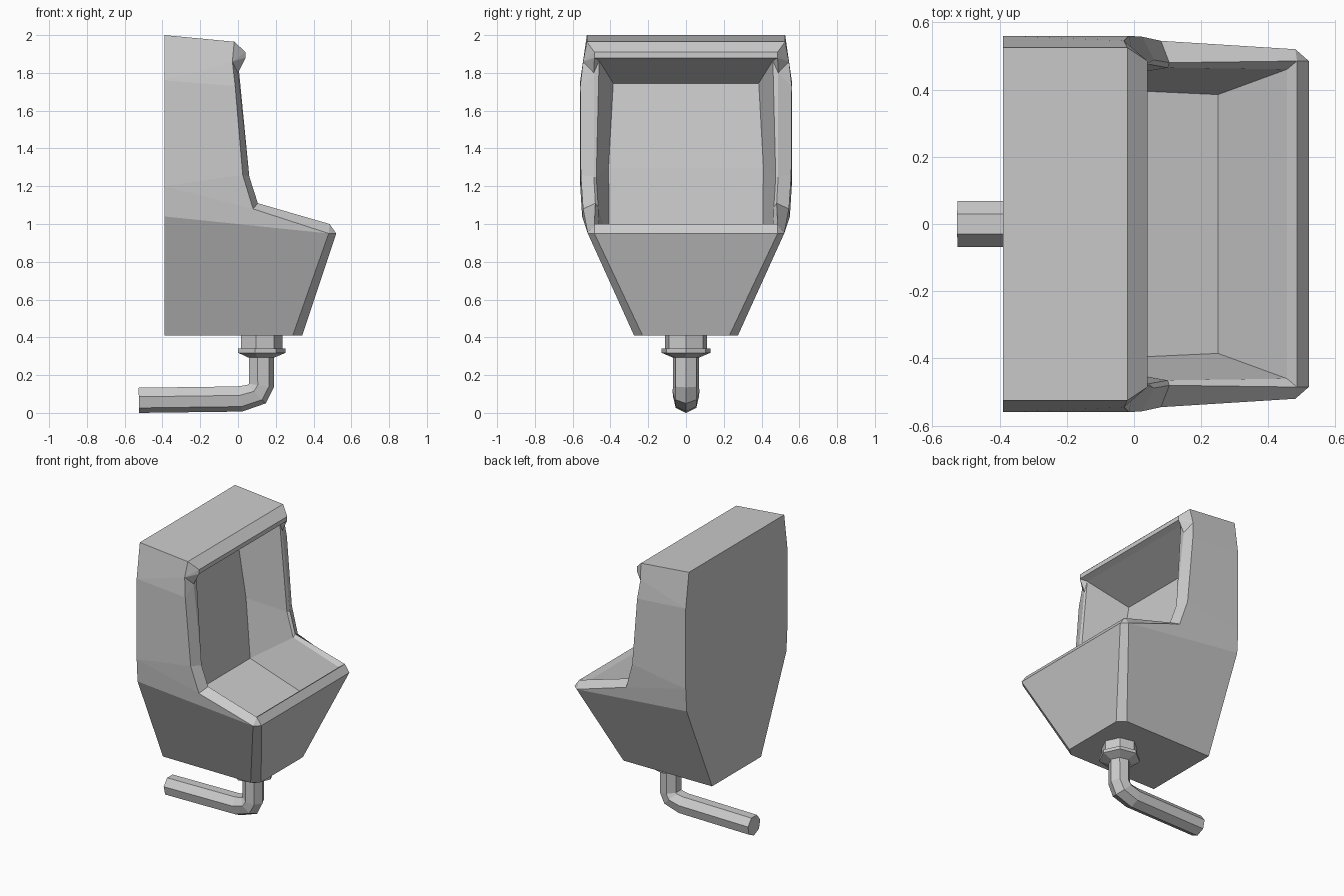
import bpy, bmesh
from math import sin, cos, pi, radians

if "Cube" in bpy.data.objects:
    bpy.data.objects.remove(bpy.data.objects["Cube"])


def finish(name, bm):
    bmesh.ops.recalc_face_normals(bm, faces=bm.faces)
    me = bpy.data.meshes.new(name)
    bm.to_mesh(me)
    bm.free()
    ob = bpy.data.objects.new(name, me)
    bpy.context.collection.objects.link(ob)
    return ob


def loft(name, rings, n=7):
    """Skin n-sided rings; each ring is (x, z, radius, tilt of axis from vertical)."""
    bm = bmesh.new()
    loops = []
    for x, z, r, tilt in rings:
        t = radians(tilt)
        loop = []
        for k in range(n):
            a = 2 * pi * k / n
            u, v = r * cos(a), r * sin(a)
            loop.append(bm.verts.new((x + u * cos(t), v, z - u * sin(t))))
        loops.append(loop)
    for a, b in zip(loops, loops[1:]):
        for k in range(n):
            bm.faces.new((a[k], a[(k + 1) % n], b[(k + 1) % n], b[k]))
    bm.faces.new(loops[0])
    bm.faces.new(loops[-1])
    return finish(name, bm)


# Urinal body: named points of one half (b back, o outer, f/t front rim, i inner rim, d bowl, h hood)
P = {
    "b0": (-.39, .27, .41), "b1": (-.39, .55, 1.04), "b2": (-.39, .56, 1.2),
    "b3": (-.39, .56, 1.76), "b4": (-.39, .525, 2.0),
    "o0": (.29, .275, .41), "o1": (.48, .52, .95), "o2": (.08, .545, 1.08),
    "o3": (.025, .557, 1.26), "o4": (-.015, .56, 1.73), "o5": (-.03, .545, 1.86),
    "o6": (-.02, .525, 1.965),
    "f0": (.34, .23, .41), "f1": (.52, .485, .95),
    "t1": (.485, .485, 1.0), "t2": (.105, .48, 1.11), "t3": (.06, .488, 1.25),
    "t4": (0, .488, 1.80),
    "i1": (.455, .46, .98), "i2": (.10, .465, 1.09), "i3": (.045, .475, 1.25),
    "i4": (0, .46, 1.865),
    "d1": (.25, .385, .76), "d2": (-.19, .405, .89), "d3": (-.225, .41, 1.3),
    "d4": (-.28, .385, 1.745),
    "h1": (.04, .485, 1.91), "h2": (.04, .485, 1.88),
}
SIDE = ("b0 o0 o1 b1,o0 f0 f1 o1,o1 f1 t1,b1 o1 o2 b2,b2 o2 o3,b2 o3 o4 b3,"
        "b3 o4 o5,b3 o5 o6 b4,o1 t1 t2 o2,o2 t2 t3 o3,o3 t3 t4 o4,o4 t4 o5,"
        "o5 t4 h2,o5 h2 h1,o5 h1 o6,t1 i1 i2 t2,t2 i2 i3 t3,t3 i3 i4 t4,"
        "t4 i4 h2,i1 d1 d2 i2,i2 d2 d3 i3,i3 d3 d4 i4")
ACROSS = "f0 f1 t1 i1 d1 d2 d3 d4 i4 h2 h1 o6 b4".split()

bm = bmesh.new()
L = {k: bm.verts.new((x, -y, z)) for k, (x, y, z) in P.items()}
R = {k: bm.verts.new(p) for k, p in P.items()}
for half in (L, R):
    for face in SIDE.split(","):
        bm.faces.new([half[k] for k in face.split()])
for a, b in zip(ACROSS, ACROSS[1:]):
    bm.faces.new((L[a], L[b], R[b], R[a]))
# flat back and underside
for keys in (["b0", "b1", "b2", "b3", "b4"], ["b0", "o0", "f0"]):
    bm.faces.new([L[k] for k in keys] + [R[k] for k in reversed(keys)])
finish("urinal_body", bm)

# Drain collar with flange
loft("drain_collar", [(.12, .42, .115, 0), (.12, .34, .115, 0), (.12, .34, .132, 0),
                      (.12, .318, .132, 0), (.12, .292, .07, 0)])

# Bent waste pipe
loft("waste_pipe", [(.12, .32, .07, 0), (.12, .145, .07, 8), (.095, .102, .073, 45),
                    (.01, .077, .071, 80), (-.525, .07, .07, 89)])
